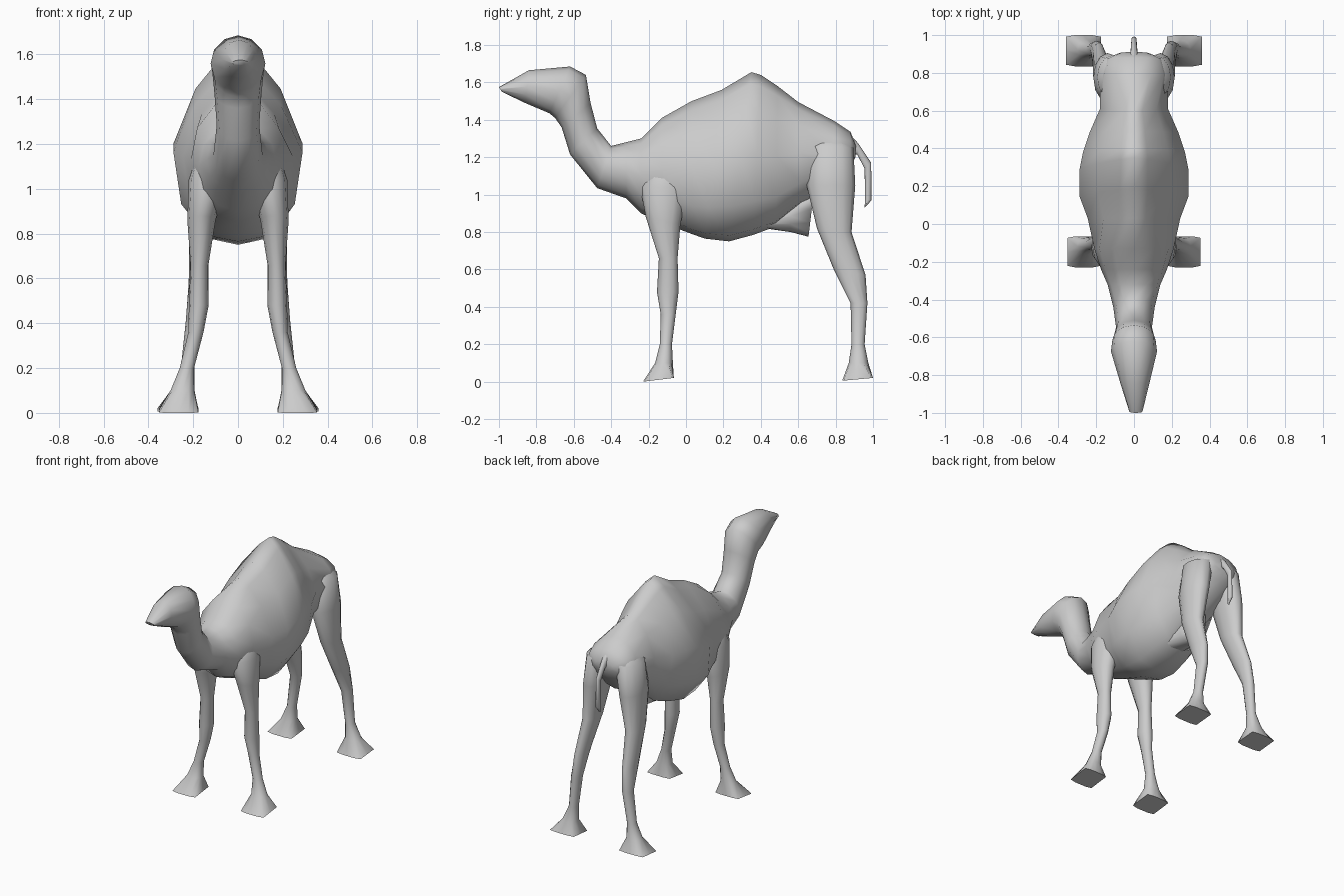
import bpy
import bmesh
import math

# Half cross-sections: (width factor, fraction from edge A to edge B)
SECTIONS = {
    "round": [(0, 0), (.5, .07), (.87, .25), (1, .5), (.87, .75), (.5, .93), (0, 1)],
    "hump": [(0, 0), (.25, .07), (.66, .23), (1, .5), (.88, .79), (.5, .965), (0, 1)],
    "box": [(0, 0), (.5, 0), (1, .05), (1, .5), (1, .95), (.5, 1), (0, 1)],
}


def loft(name, rings, mirror=False):
    """Each ring: edge A (y, z), edge B (y, z), x centre, half width, section."""
    bm = bmesh.new()
    loops = []
    for ya, za, yb, zb, xc, hw, kind in rings:
        half = SECTIONS[kind]
        outline = half + [(-w, t) for w, t in reversed(half[1:-1])]
        loops.append([bm.verts.new((xc + w * hw, ya + (yb - ya) * t, za + (zb - za) * t))
                      for w, t in outline])
    n = len(loops[0])
    for a, b in zip(loops, loops[1:]):
        for i in range(n):
            j = (i + 1) % n
            bm.faces.new((a[i], a[j], b[j], b[i]))
    bm.faces.new(loops[0])
    bm.faces.new(loops[-1])
    bmesh.ops.recalc_face_normals(bm, faces=bm.faces)
    mesh = bpy.data.meshes.new(name)
    bm.to_mesh(mesh)
    bm.free()
    for p in mesh.polygons:
        p.use_smooth = True
    mesh.set_sharp_from_angle(angle=math.radians(75))
    obj = bpy.data.objects.new(name, mesh)
    bpy.context.collection.objects.link(obj)
    if mirror:
        obj.modifiers.new("mirror", "MIRROR")
    return obj


# Head, neck and humped torso in one skin, muzzle to rump
R, H, B = "round", "hump", "box"
loft("body", [
    (-1.00, 1.575, -.985, 1.55, .01, .035, R),
    (-.84, 1.665, -.86, 1.49, .005, .075, R),
    (-.62, 1.685, -.73, 1.435, 0, .122, R),
    (-.535, 1.64, -.70, 1.41, 0, .115, R),
    (-.51, 1.49, -.665, 1.36, 0, .105, R),
    (-.475, 1.355, -.62, 1.215, 0, .095, R),
    (-.40, 1.26, -.475, 1.035, 0, .11, R),
    (-.32, 1.28, -.32, .98, 0, .14, R),
    (-.24, 1.30, -.24, .90, 0, .175, R),
    (-.13, 1.41, -.13, .85, 0, .21, R),
    (.03, 1.50, .03, .79, 0, .245, H),
    (.19, 1.56, .10, .765, 0, .288, H),
    (.35, 1.655, .23, .75, 0, .288, H),
    (.40, 1.64, .36, .785, 0, .27, H),
    (.49, 1.58, .48, .83, 0, .235, H),
    (.60, 1.495, .62, .95, 0, .18, H),
    (.79, 1.395, .79, 1.03, 0, .18, R),
    (.88, 1.335, .875, 1.14, 0, .15, R),
    (.91, 1.26, .905, 1.20, 0, .07, R),
])

# Front legs with splayed feet
loft("front_leg", [
    (-.17, 1.22, -.06, 1.22, .11, .05, R),
    (-.245, 1.04, .01, 1.04, .135, .085, R),
    (-.215, .88, -.03, .84, .163, .063, R),
    (-.145, .66, -.045, .66, .172, .04, R),
    (-.155, .48, -.04, .48, .175, .044, R),
    (-.135, .36, -.055, .36, .188, .034, R),
    (-.14, .20, -.075, .20, .228, .032, R),
    (-.165, .10, -.07, .10, .248, .053, R),
    (-.23, 0, -.065, .02, .265, .088, B),
], mirror=True)

# Hind legs with thighs
loft("hind_leg", [
    (.73, 1.32, .85, 1.31, .07, .03, R),
    (.66, 1.26, .895, 1.25, .11, .085, R),
    (.645, 1.05, .905, 1.05, .14, .075, R),
    (.70, .82, .885, .80, .165, .052, R),
    (.79, .60, .96, .57, .185, .035, R),
    (.88, .42, .97, .42, .197, .035, R),
    (.885, .20, .955, .20, .225, .03, R),
    (.87, .10, .975, .10, .247, .053, R),
    (.835, .005, 1.0, .02, .268, .092, B),
], mirror=True)

# Tail
loft("tail", [
    (.87, 1.33, .87, 1.22, 0, .03, R),
    (.92, 1.275, .915, 1.215, 0, .018, R),
    (.99, 1.17, .955, 1.14, 0, .014, R),
    (.992, .97, .957, .98, 0, .014, R),
    (.96, .935, .955, .93, 0, .008, R),
])

# Wedge under the rear belly
loft("belly_wedge", [
    (.42, .88, .42, .82, 0, .10, R),
    (.56, .97, .56, .80, 0, .08, R),
    (.69, 1.07, .655, .775, 0, .045, R),
])
